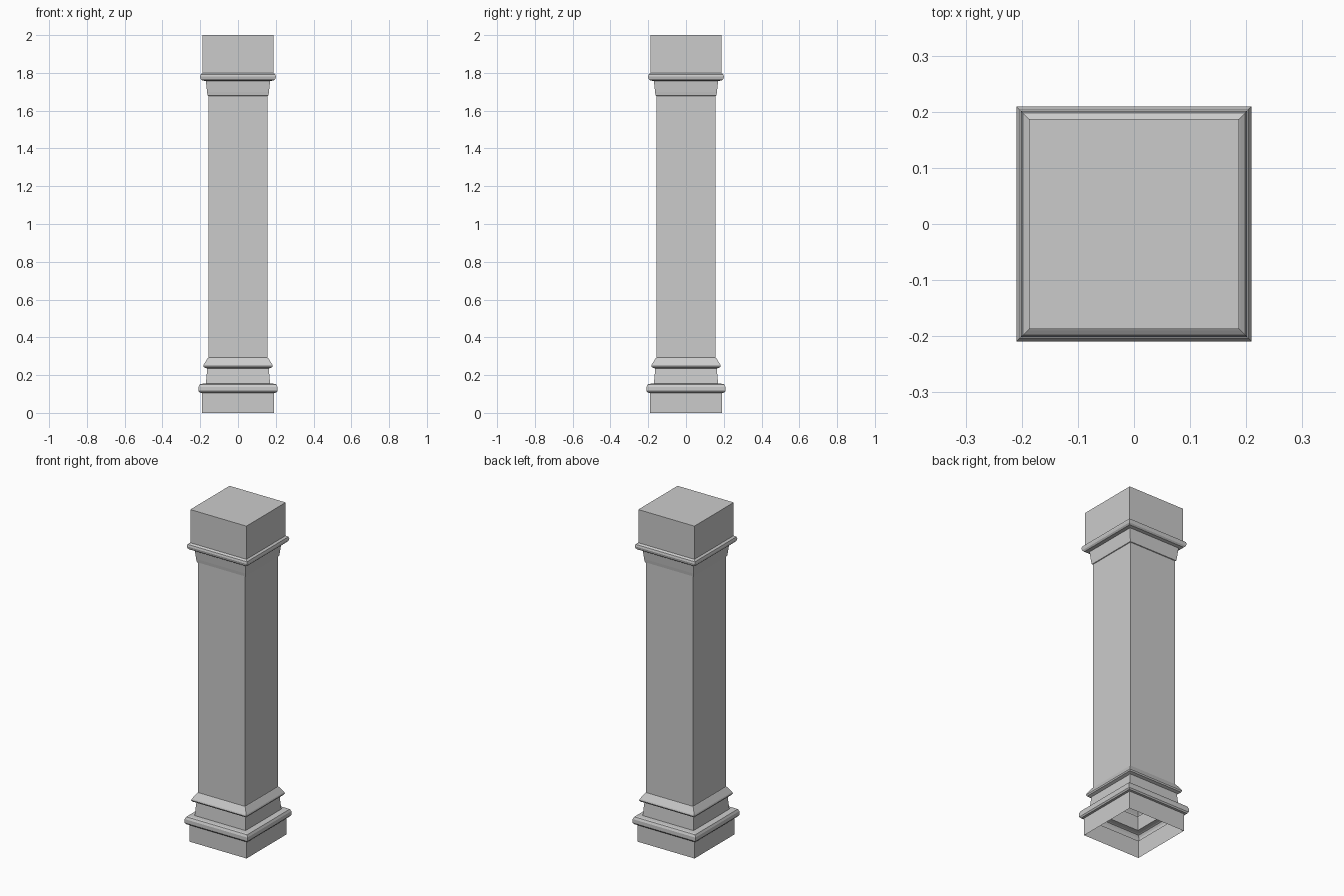
import bpy, bmesh

if "Cube" in bpy.data.objects:
    bpy.data.objects.remove(bpy.data.objects["Cube"])

# Half-width and height up the outside of the square column
PROFILE = [
    (0.190, 0.0), (0.190, 0.106),                                  # plinth
    (0.203, 0.107), (0.209, 0.115), (0.209, 0.138), (0.203, 0.151),  # lower torus
    (0.195, 0.154), (0.170, 0.155),
    (0.163, 0.235), (0.180, 0.241), (0.184, 0.249), (0.181, 0.257),  # neck and flared ring
    (0.160, 0.290), (0.157, 0.292),
    (0.157, 1.678), (0.161, 1.680), (0.164, 1.700), (0.170, 1.757),  # shaft and necking
    (0.190, 1.760), (0.198, 1.768), (0.201, 1.780), (0.198, 1.792),  # upper torus
    (0.190, 1.798), (0.187, 1.800),
    (0.187, 2.0),                                                  # top block
]
CORNERS = [(-1, -1), (1, -1), (1, 1), (-1, 1)]


def square_sweep(name, profile):
    """Sweep a profile round a square: hollow shell, closed top, open bottom."""
    bm = bmesh.new()
    rings = [[bm.verts.new((sx * h, sy * h, z)) for sx, sy in CORNERS]
             for h, z in profile]
    for low, high in zip(rings, rings[1:]):
        for i in range(4):
            j = (i + 1) % 4
            bm.faces.new((low[i], low[j], high[j], high[i]))
    bm.faces.new(rings[-1])
    mesh = bpy.data.meshes.new(name)
    bm.to_mesh(mesh)
    bm.free()
    obj = bpy.data.objects.new(name, mesh)
    bpy.context.collection.objects.link(obj)
    return obj


# Column as one moulded shell
square_sweep("square_column", PROFILE)
